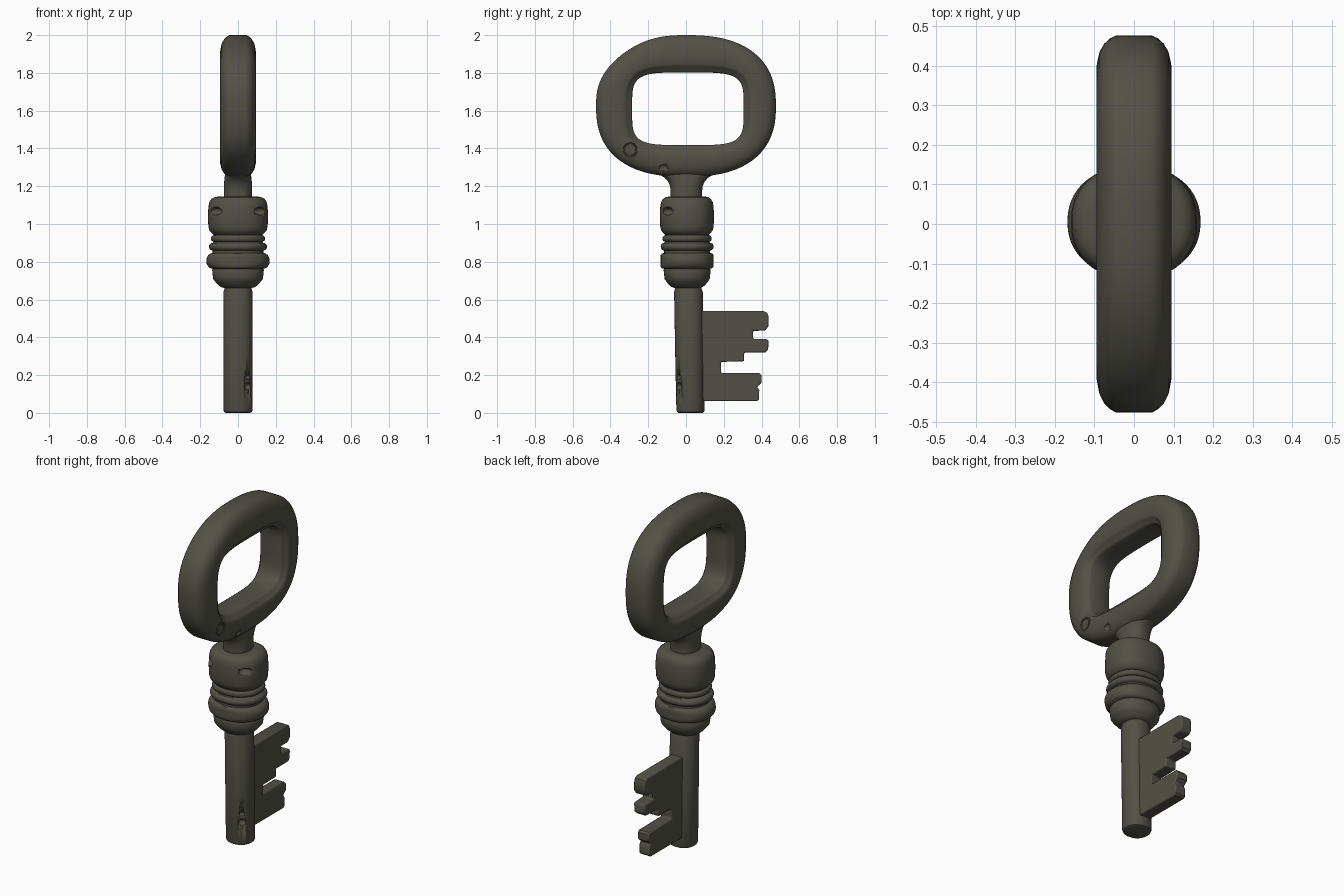
import bpy, bmesh, math

if "Cube" in bpy.data.objects:
    bpy.data.objects.remove(bpy.data.objects["Cube"])

metal = bpy.data.materials.new("dark olive iron")
metal.diffuse_color = (0.085, 0.083, 0.063, 1)
metal.use_nodes = True
metal.node_tree.nodes["Principled BSDF"].inputs["Base Color"].default_value = metal.diffuse_color


def finish(name, bm, angle=40):
    bmesh.ops.recalc_face_normals(bm, faces=bm.faces)
    me = bpy.data.meshes.new(name)
    bm.to_mesh(me)
    bm.free()
    ob = bpy.data.objects.new(name, me)
    bpy.context.collection.objects.link(ob)
    me.materials.append(metal)
    bpy.ops.object.select_all(action='DESELECT')
    ob.select_set(True)
    bpy.context.view_layer.objects.active = ob
    bpy.ops.object.shade_smooth_by_angle(angle=math.radians(angle))
    return ob


def superellipse(t, a, b, n):
    c, s = math.cos(t), math.sin(t)
    r = (abs(c) ** n + abs(s) ** n) ** (-1 / n)
    return a * r * c, b * r * s


def loft(name, rings, closed=False, angle=40):
    bm = bmesh.new()
    loops = [[bm.verts.new(p) for p in ring] for ring in rings]
    n = len(loops[0])
    for i in range(len(loops) if closed else len(loops) - 1):
        a, b = loops[i], loops[(i + 1) % len(loops)]
        for j in range(n):
            k = (j + 1) % n
            bm.faces.new((a[j], a[k], b[k], b[j]))
    if not closed:
        bm.faces.new(loops[0])
        bm.faces.new(loops[-1])
    return finish(name, bm, angle)


def turned(name, profile, n=2, segs=64):
    """profile rows: z, half width x, half width y, centre y"""
    rings = []
    for z, rx, ry, cy in profile:
        pts = [superellipse(2 * math.pi * i / segs, rx, ry, n) for i in range(segs)]
        rings.append([(x, y + cy, z) for x, y in pts])
    return loft(name, rings)


def cut(target, cutter):
    cutter.hide_render = True
    cutter.hide_viewport = True
    m = target.modifiers.new("dent", 'BOOLEAN')
    m.operation = 'DIFFERENCE'
    m.object = cutter
    m.solver = 'EXACT'


def dent_cutter(name, spots):
    """spots: centre, radii"""
    bm = bmesh.new()
    for loc, rad in spots:
        vs = bmesh.ops.create_uvsphere(bm, u_segments=20, v_segments=12, radius=1)['verts']
        bmesh.ops.scale(bm, vec=rad, verts=vs)
        bmesh.ops.translate(bm, vec=loc, verts=vs)
    return finish(name, bm)


# bow: rounded oval ring lofted from the outer outline to the hole
SEG = 112
half = [(0, 0.045), (0.04, 0.06), (0.12, 0.075), (0.24, 0.087), (0.42, 0.094),
        (0.6, 0.095), (0.76, 0.092), (0.84, 0.086), (0.87, 0.076), (0.96, 0.072), (1, 0.062)]
section = half + [(s, -x) for s, x in reversed(half)]
rings = []
for s, x in section:
    ring = []
    for i in range(SEG):
        t = 2 * math.pi * i / SEG
        left_top = max(0, -math.cos(t)) * max(0, math.sin(t))
        oy, oz = superellipse(t, 0.476, 0.375, 2.45 - 0.7 * left_top)
        iy, iz = superellipse(t, 0.295, 0.192, 4.5)
        oz, iz = oz + 1.625, iz + 1.61
        iy += 0.01
        ring.append((x, oy + (iy - oy) * s, oz + (iz - oz) * s))
    rings.append(ring)
bow = loft("bow", rings, closed=True, angle=50)

# small round marks on one side of the bow
bpy.ops.mesh.primitive_torus_add(location=(0.093, -0.295, 1.392), rotation=(0, math.pi / 2, 0),
                                 major_radius=0.034, minor_radius=0.006,
                                 major_segments=32, minor_segments=8)
mark = bpy.context.object
mark.name = "bow_ring_mark_cutter"
mark.data.materials.append(metal)
cut(bow, mark)
cut(bow, dent_cutter("bow_dent_cutter", [((0.09, -0.12, 1.295), (0.015, 0.025, 0.02))]))

# neck flaring into the bow
turned("neck", [(1.1, 0.075, 0.083, 0.002), (1.17, 0.075, 0.083, 0.002), (1.2, 0.074, 0.086, 0.002),
                (1.225, 0.073, 0.097, 0.002), (1.245, 0.071, 0.115, 0.002),
                (1.26, 0.069, 0.14, 0.002), (1.3, 0.06, 0.15, 0.002)], 2.3)

# collar with dents
collar = turned("collar", [(z, r, r * 0.9, 0.005) for z, r in [
    (0.94, 0.125), (0.95, 0.138), (0.965, 0.151), (0.985, 0.157), (1.04, 0.159), (1.09, 0.157),
    (1.115, 0.152), (1.132, 0.142), (1.142, 0.125), (1.146, 0.1)]], 2.3)
cut(collar, dent_cutter("collar_dent_cutter", [
    ((0.122, -0.1, 1.068), (0.045, 0.035, 0.022)),
    ((-0.122, -0.1, 1.068), (0.045, 0.035, 0.022))]))

# ribbed rings below the collar
bands = [(0.96, 0.12)]
for zc, h, r, depth in [(0.923, 0.017, 0.143, 0.014), (0.88, 0.02, 0.154, 0.02), (0.805, 0.042, 0.168, 0.034)]:
    for k in range(9):
        a = math.pi / 2 - math.pi * k / 8
        bands.append((zc + h * math.sin(a), r - depth * (1 - math.cos(a))))
bands += [(0.758, 0.137), (0.73, 0.134), (0.708, 0.131), (0.694, 0.12), (0.678, 0.106), (0.667, 0.092), (0.66, 0.07)]
turned("ribbed_rings", [(z, r, min(r * 0.91, 0.14), 0.006) for z, r in bands], 2.2)

# shaft, leaning very slightly
shaft = turned("shaft", [(0, 0.066, 0.064, 0.024), (0.004, 0.073, 0.071, 0.024), (0.015, 0.077, 0.075, 0.024),
                         (0.3, 0.077, 0.076, 0.019), (0.64, 0.077, 0.076, 0.013),
                         (0.655, 0.072, 0.071, 0.012), (0.7, 0.068, 0.068, 0.01)], 2.2)
cut(shaft, dent_cutter("shaft_dent_cutter", [
    ((0.052, -0.037, 0.14), (0.02, 0.02, 0.018)),
    ((0.052, -0.037, 0.19), (0.015, 0.015, 0.012))]))

# bit with its notches
outline = [(0.05, 0.54), (0.41, 0.54), (0.43, 0.53), (0.437, 0.51), (0.437, 0.46), (0.42, 0.436),
           (0.355, 0.434), (0.355, 0.392), (0.432, 0.39), (0.437, 0.38), (0.435, 0.335), (0.42, 0.32),
           (0.308, 0.32), (0.308, 0.273), (0.185, 0.27), (0.185, 0.212), (0.39, 0.21),
           (0.401, 0.198), (0.401, 0.16), (0.376, 0.138), (0.388, 0.12), (0.386, 0.072), (0.375, 0.062),
           (0.05, 0.062)]
bm = bmesh.new()
face = bm.faces.new([bm.verts.new((-0.036, y, z)) for y, z in outline])
new = bmesh.ops.extrude_face_region(bm, geom=[face])['geom']
bmesh.ops.translate(bm, vec=(0.072, 0, 0), verts=[g for g in new if isinstance(g, bmesh.types.BMVert)])
bit = finish("bit", bm)
bevel = bit.modifiers.new("soft_edges", 'BEVEL')
bevel.width = 0.007
bevel.segments = 2
bevel.limit_method = 'ANGLE'
bevel.angle_limit = math.radians(50)
